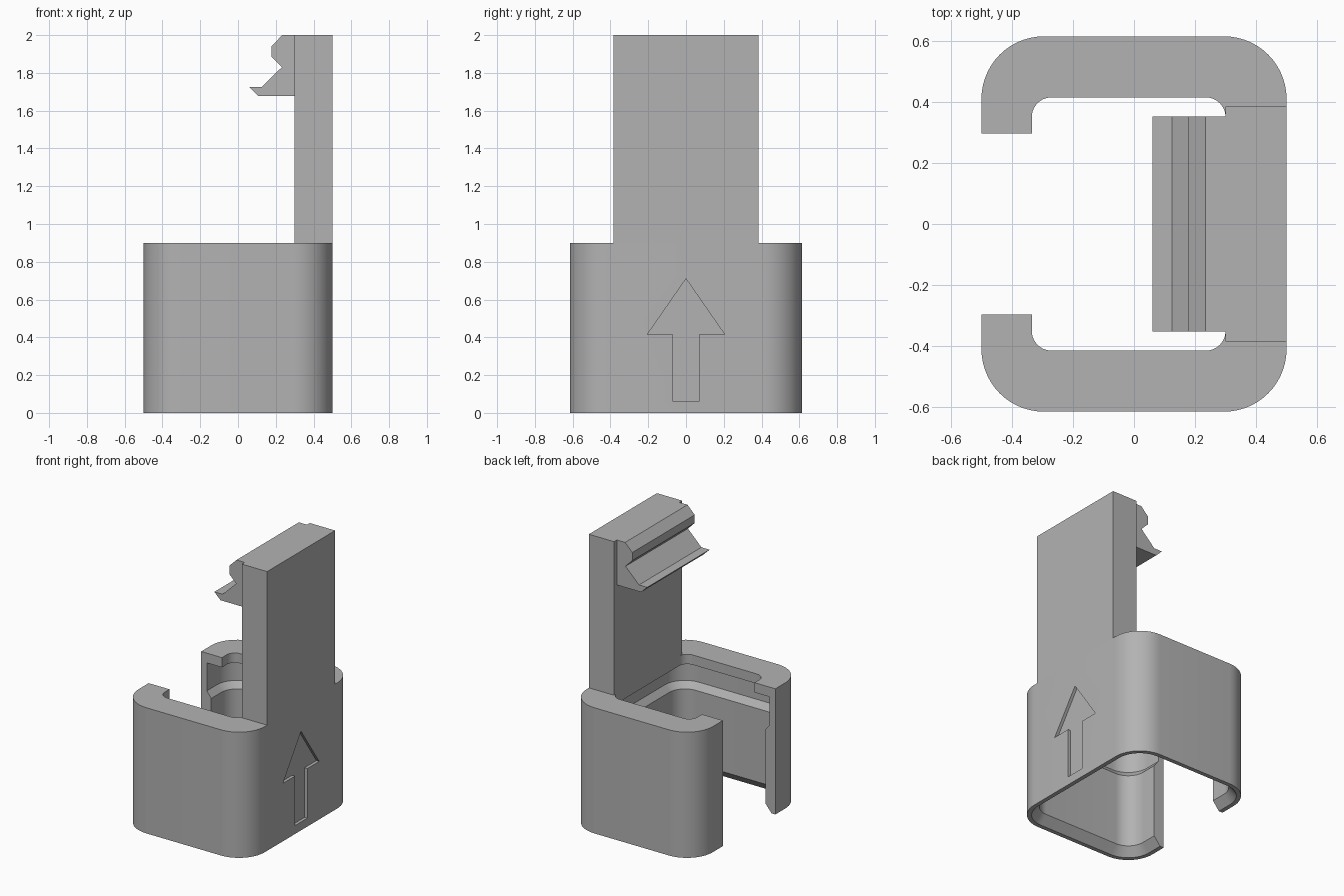
import bpy, bmesh, math

if "Cube" in bpy.data.objects:
    bpy.data.objects.remove(bpy.data.objects["Cube"])

grey = bpy.data.materials.new("plain grey")
grey.diffuse_color = (0.45, 0.45, 0.45, 1)
grey.use_nodes = True
grey.node_tree.nodes["Principled BSDF"].inputs["Base Color"].default_value = grey.diffuse_color


def finish(name, bm):
    bmesh.ops.recalc_face_normals(bm, faces=bm.faces)
    me = bpy.data.meshes.new(name)
    bm.to_mesh(me)
    bm.free()
    me.materials.append(grey)
    ob = bpy.data.objects.new(name, me)
    bpy.context.collection.objects.link(ob)
    return ob


def prism(name, points, depth):
    """Extrude a flat polygon of 3D points along the vector depth."""
    bm = bmesh.new()
    a = [bm.verts.new(p) for p in points]
    b = [bm.verts.new([c + d for c, d in zip(p, depth)]) for p in points]
    bm.faces.new(a)
    bm.faces.new(b)
    for i in range(len(a)):
        j = (i + 1) % len(a)
        bm.faces.new((a[i], a[j], b[j], b[i]))
    return finish(name, bm)


GAP = 0.297   # half width of the opening on the left


def c_path(xl, xr, y, r, z, n=14):
    """Open C outline: a rounded rectangle with a gap in its left side."""
    pts = [(xl, GAP, z)]
    for cx, cy, start in ((xl + r, y - r, 180), (xr - r, y - r, 90),
                          (xr - r, r - y, 0), (xl + r, r - y, -90)):
        for i in range(n + 1):
            a = math.radians(start - 90 * i / n)
            pts.append((cx + r * math.cos(a), cy + r * math.sin(a), z))
    return pts + [(xl, -GAP, z)]


def wall(t, z):
    return c_path(-0.5 + t, 0.5 - t, 0.615 - t, 0.205 - t, z)


def lip(z):
    return c_path(-0.335, 0.3, 0.415, 0.065, z)


# Clip body: wall section with top lip, stepped cavity and bottom chamfer
section = [wall(0, 0), wall(0, 0.9), lip(0.9), lip(0.83), wall(0.045, 0.83),
           wall(0.045, 0.63), wall(0.08, 0.585), wall(0.08, 0.06), wall(0.03, 0)]
bm = bmesh.new()
rings = [[bm.verts.new(p) for p in path] for path in section]
for k, a in enumerate(rings):
    b = rings[(k + 1) % len(rings)]
    for i in range(len(a) - 1):
        bm.faces.new((a[i], a[i + 1], b[i + 1], b[i]))
bm.faces.new([r[0] for r in rings])
bm.faces.new([r[-1] for r in rings])
body = finish("clip_body", bm)

# Arrow recess in the right face
arrow = [(0, 0.71), (0.205, 0.415), (0.07, 0.415), (0.07, 0.06),
         (-0.07, 0.06), (-0.07, 0.415), (-0.205, 0.415)]
cutter = prism("arrow_cutter", [(0.478, y, z) for y, z in arrow], (0.1, 0, 0))
cutter.hide_render = True
bpy.context.view_layer.objects.active = body
mod = body.modifiers.new("arrow", 'BOOLEAN')
mod.operation = 'DIFFERENCE'
mod.solver = 'EXACT'
mod.object = cutter
bpy.ops.object.modifier_apply(modifier=mod.name)
bpy.data.objects.remove(cutter)

# Tall back plate
prism("back_plate", [(0.3, -0.385, 0.9), (0.5, -0.385, 0.9),
                     (0.5, 0.385, 0.9), (0.3, 0.385, 0.9)], (0, 0, 1.1))

# Snap hook near the top of the plate
hook = [(0.3, 2.0), (0.235, 2.0), (0.178, 1.943), (0.178, 1.885), (0.232, 1.83),
        (0.125, 1.725), (0.06, 1.725), (0.108, 1.678), (0.3, 1.678)]
prism("snap_hook", [(x, -0.353, z) for x, z in hook], (0, 0.706, 0))

# Smooth the rounded corners only
bpy.ops.object.select_all(action='DESELECT')
body.select_set(True)
bpy.context.view_layer.objects.active = body
bpy.ops.object.shade_smooth_by_angle(angle=math.radians(30))
